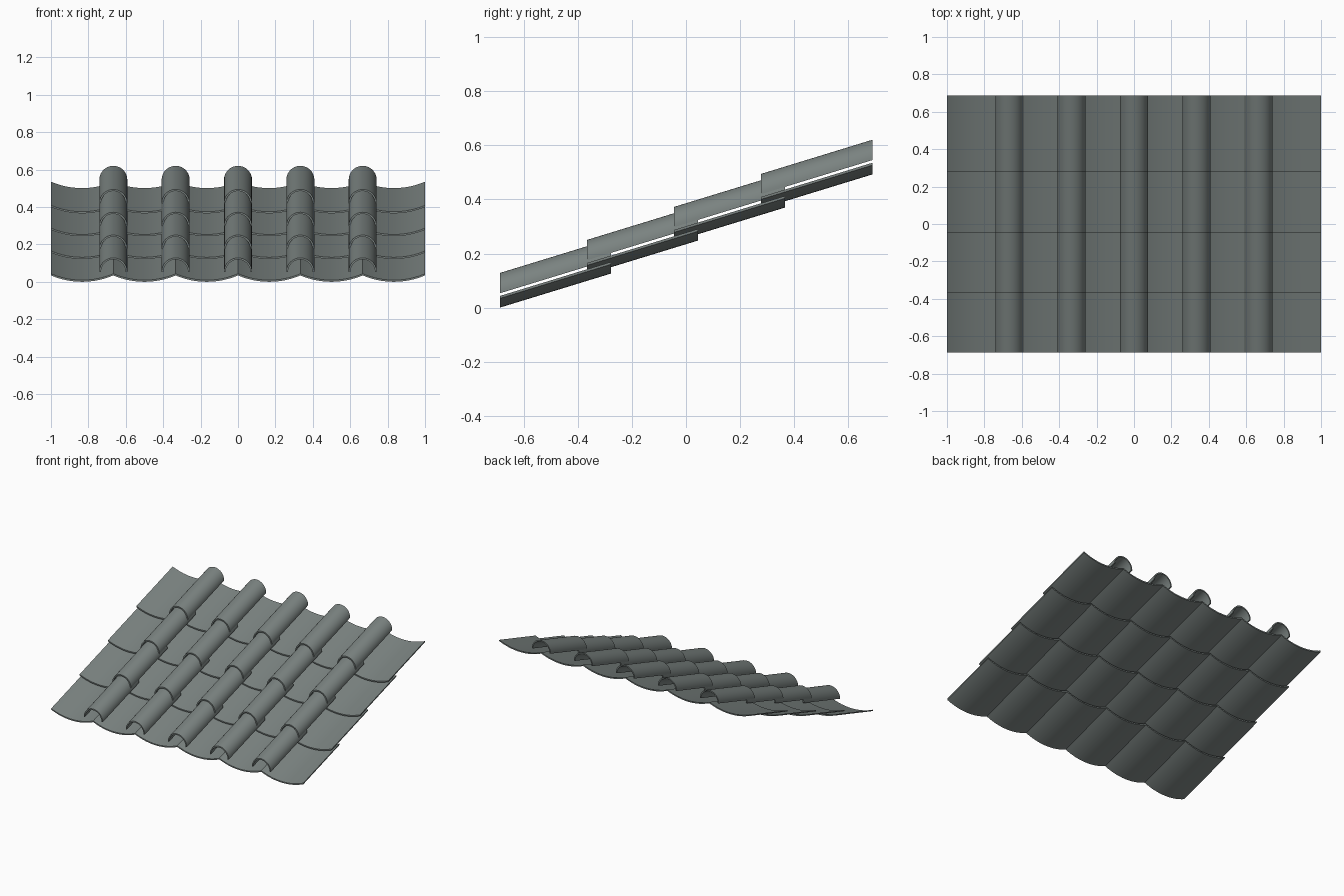
import bpy, bmesh, math

if "Cube" in bpy.data.objects:
    bpy.data.objects.remove(bpy.data.objects["Cube"])

ROWS, PANS = 4, 6
PITCH = 2.0 / PANS            # pan width
Y0, LENGTH, STEP_Y = -0.688, 0.411, 0.3217
STEP_Z, RISE = 0.122, 0.126   # lift per row, rise along one tile
THICK = 0.009

tile_mat = bpy.data.materials.new("slate grey clay")
tile_mat.diffuse_color = (0.195, 0.225, 0.217, 1)
tile_mat.use_nodes = True
tile_mat.node_tree.nodes["Principled BSDF"].inputs["Base Color"].default_value = tile_mat.diffuse_color


def tile(name, outer, inner, x, row):
    """Sweep a thin curved profile (lists of x, z) up the slope with upright ends."""
    loop = outer + inner[::-1]
    y, z = Y0 + row * STEP_Y, row * STEP_Z
    bm = bmesh.new()
    front = [bm.verts.new((x + px, y, z + pz)) for px, pz in loop]
    back = [bm.verts.new((x + px, y + LENGTH, z + pz + RISE)) for px, pz in loop]
    n, m = len(loop), len(outer)
    for i in range(n):
        j = (i + 1) % n
        bm.faces.new((front[i], front[j], back[j], back[i]))
    for ring in (front, back):                # end caps as strips of quads
        for i in range(m - 1):
            bm.faces.new((ring[i], ring[i + 1], ring[n - 2 - i], ring[n - 1 - i]))
    bmesh.ops.recalc_face_normals(bm, faces=bm.faces)
    mesh = bpy.data.meshes.new(name)
    bm.to_mesh(mesh)
    bm.free()
    mesh.materials.append(tile_mat)
    ob = bpy.data.objects.new(name, mesh)
    bpy.context.collection.objects.link(ob)
    ob.select_set(True)
    bpy.context.view_layer.objects.active = ob


# shallow circular arc for the pans
SAG = 0.034
half = PITCH / 2
rad = (half ** 2 + SAG ** 2) / (2 * SAG)
xs = [-half + PITCH * i / 16 for i in range(17)]
pan_low = [(px, rad - math.sqrt(rad ** 2 - px ** 2)) for px in xs]
pan_top = [(px, pz + THICK) for px, pz in pan_low]

# half-round arch for the cover tiles
def arch(r):
    return [(-r * math.cos(math.pi * i / 20), 0.053 + r * math.sin(math.pi * i / 20))
            for i in range(21)]

for row in range(ROWS):
    for c in range(PANS):
        tile(f"pan_tile_{row}_{c}", pan_top, pan_low, -1 + PITCH * (c + 0.5), row)
    for c in range(1, PANS):
        tile(f"cover_tile_{row}_{c}", arch(0.075), arch(0.075 - THICK), -1 + PITCH * c, row)

bpy.ops.object.shade_smooth_by_angle(angle=math.radians(35))
